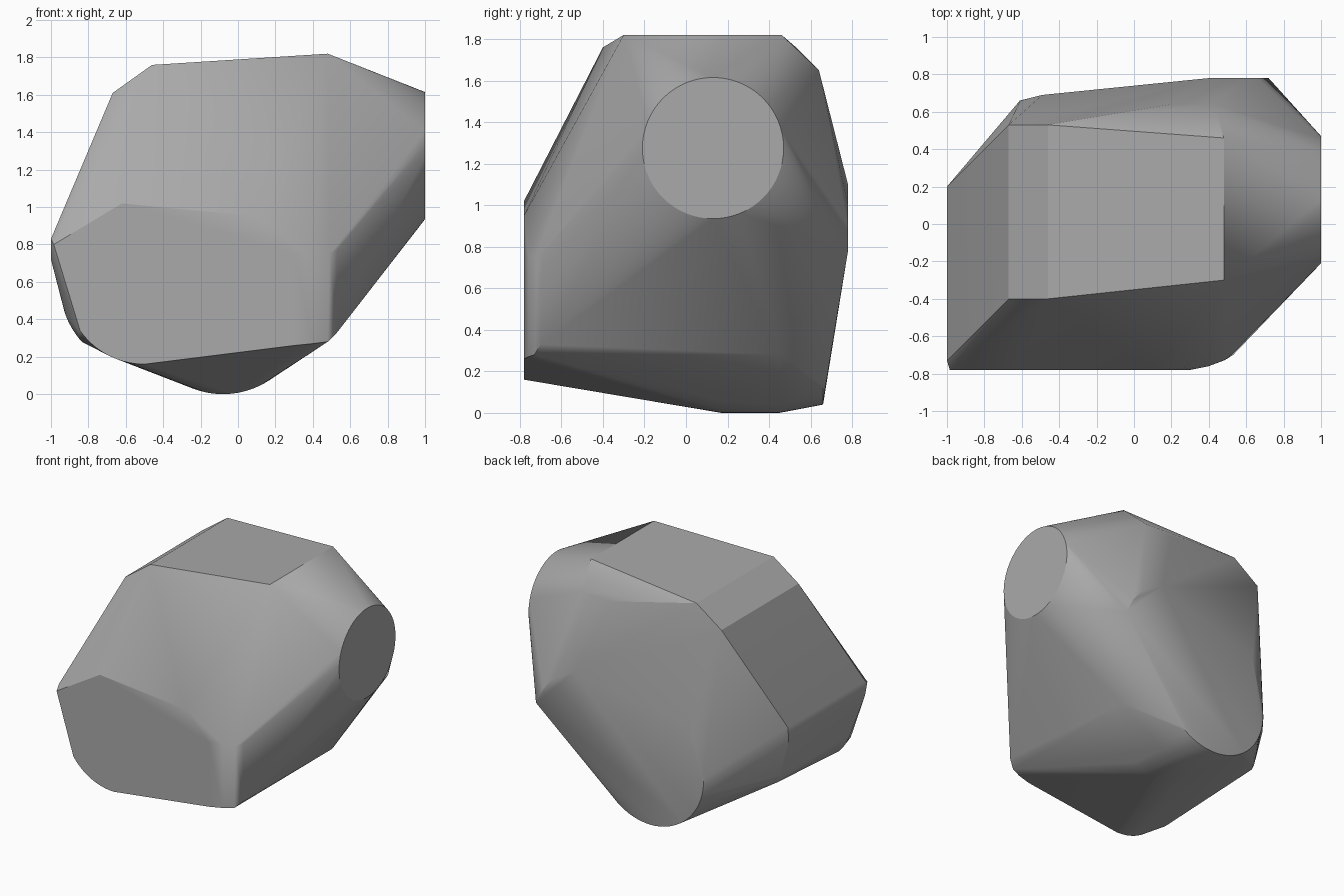
import bpy
import bmesh
from math import cos, sin, radians
from mathutils import Vector

default_cube = bpy.data.objects.get("Cube")
if default_cube:
    bpy.data.objects.remove(default_cube, do_unlink=True)


def arc_xz(centre_x, y, centre_z, radius, start, end, steps=14):
    """Points on an arc standing in the plane at depth y."""
    turns = [radians(start + (end - start) * i / steps) for i in range(steps + 1)]
    return [(centre_x + radius * cos(a), y, centre_z + radius * sin(a)) for a in turns]


def disc_yz(x, centre_y, centre_z, radius, steps=64):
    """Points on a full circle facing sideways at x."""
    turns = [radians(360 * i / steps) for i in range(steps)]
    return [(x, centre_y + radius * cos(a), centre_z + radius * sin(a)) for a in turns]


def ridge(x, z, front, back):
    """The two ends of a ridge running front to back."""
    return [(x, front, z), (x, back, z)]


# round flat end on the +x side
round_end = disc_yz(1, .13, 1.275, .34)

# sloping roof and the steep shoulder down to the -x side
roof = ridge(.48, 1.82, -.3, .46) + ridge(-.46, 1.76, -.4, .53)
shoulder = ridge(-.67, 1.61, -.4, .53) + ridge(-1, .83, -.73, .2)

# rounded lower -x side
side = ridge(-1, .72, -.73, .19) + [(-.985, -.78, .8)]
side += arc_xz(-.5, -.66, .58, .45, 200, 222, 6)
side += arc_xz(-.5, .19, .58, .45, 198, 206, 3)

# front face with rounded lower corner and softened vertical edge
front = arc_xz(-.5, -.78, .58, .42, 215, 270)
front += [(-.62, -.78, 1.02), (.1, -.78, .95)]
front += [(.3, -.78, .26), (.3, -.78, .75), (.4, -.76, .27), (.4, -.76, .76),
          (.48, -.73, .28), (.49, -.725, .75), (.53, -.7, .33), (.53, -.69, .77)]

# rounded belly and the keel edge beside it
belly = arc_xz(-.08, .17, .45, .45, 250, 303) + arc_xz(-.08, .45, .45, .45, 250, 303)
keel = ridge(.48, .28, -.73, .45)

# back face with rounded foot, outer corner and upper chamfer
back = arc_xz(-.16, .66, .49, .45, 175, 308, 28)
back += [(-.49, .69, .9), (.4, .78, 1.1), (.58, .78, 1), (.66, .78, .9), (.72, .78, .78)]
back += [(.2, .64, 1.64), (.43, .64, 1.65)]

# wrap all the outlines in one convex skin
bm = bmesh.new()
for point in round_end + roof + shoulder + side + front + belly + keel + back:
    bm.verts.new(Vector(point))
bmesh.ops.remove_doubles(bm, verts=bm.verts, dist=.001)
hull = bmesh.ops.convex_hull(bm, input=bm.verts)
inside = {v for v in hull["geom_interior"] + hull["geom_unused"]
          if isinstance(v, bmesh.types.BMVert)}
bmesh.ops.delete(bm, geom=list(inside), context='VERTS')
bmesh.ops.dissolve_limit(bm, angle_limit=radians(1), verts=bm.verts, edges=bm.edges)
bmesh.ops.recalc_face_normals(bm, faces=bm.faces)

mesh = bpy.data.meshes.new("faceted_body")
bm.to_mesh(mesh)
bm.free()
body = bpy.data.objects.new("faceted_body", mesh)
bpy.context.collection.objects.link(body)

# plain grey surface
grey = bpy.data.materials.new("stone_grey")
grey.use_nodes = True
colour = (.4, .4, .4, 1)
grey.diffuse_color = colour
grey.node_tree.nodes["Principled BSDF"].inputs["Base Color"].default_value = colour
mesh.materials.append(grey)

# smooth rounded transitions, crisp main edges
bpy.ops.object.select_all(action='DESELECT')
body.select_set(True)
bpy.context.view_layer.objects.active = body
bpy.ops.object.shade_smooth_by_angle(angle=radians(25))
weighted = body.modifiers.new("weighted_normals", 'WEIGHTED_NORMAL')
weighted.keep_sharp = True
